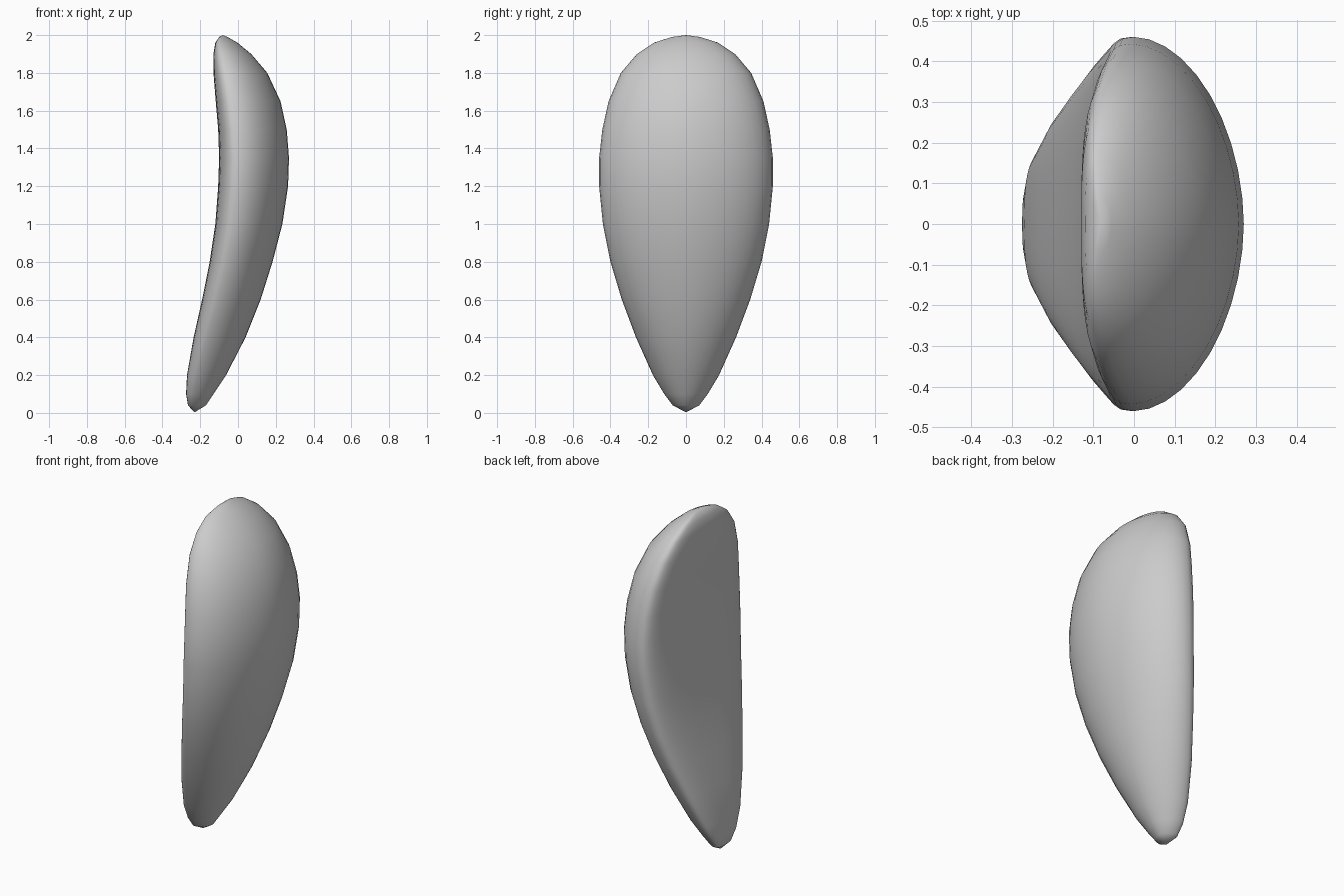
import bpy, bmesh, math

if "Cube" in bpy.data.objects:
    bpy.data.objects.remove(bpy.data.objects["Cube"])

# Profile rows: height, inner (-x) face, outer (+x) face, half width in y
ROWS = [
    (0.04, -0.265, -0.17, 0.07), (0.10, -0.275, -0.13, 0.115),
    (0.20, -0.27, -0.063, 0.175), (0.40, -0.235, 0.04, 0.265),
    (0.60, -0.19, 0.12, 0.34), (0.80, -0.15, 0.183, 0.40),
    (1.00, -0.12, 0.235, 0.44), (1.20, -0.105, 0.265, 0.46),
    (1.35, -0.10, 0.27, 0.46), (1.50, -0.105, 0.258, 0.443),
    (1.65, -0.118, 0.225, 0.41), (1.80, -0.13, 0.155, 0.345),
    (1.90, -0.13, 0.07, 0.26), (1.96, -0.12, -0.003, 0.17),
    (1.99, -0.10, -0.055, 0.075),
]
SEG = 40


def section_point(row, a):
    """D-shaped cross-section: bulging outer side, flat inner side."""
    z, x0, x1, w = row
    mid = x0 + 0.27 * (x1 - x0)
    c, s = math.cos(a), math.sin(a)
    n, rx = (1.88, x1 - mid) if c >= 0 else (2.9, mid - x0)
    sx = math.copysign(abs(c) ** (2 / n), c)
    sy = math.copysign(abs(s) ** (2 / n), s)
    return (mid + rx * sx, w * sy, z)


# Curved petal-like shell lofted through the sections
bm = bmesh.new()
rings = [[bm.verts.new(section_point(r, 2 * math.pi * i / SEG)) for i in range(SEG)]
         for r in ROWS]
for lo, hi in zip(rings, rings[1:]):
    for i in range(SEG):
        j = (i + 1) % SEG
        bm.faces.new((lo[i], lo[j], hi[j], hi[i]))

# Rounded tips
bottom = bm.verts.new((-0.23, 0, 0.003))
top = bm.verts.new((-0.08, 0, 2.0))
for i in range(SEG):
    j = (i + 1) % SEG
    bm.faces.new((rings[0][j], rings[0][i], bottom))
    bm.faces.new((rings[-1][i], rings[-1][j], top))
bmesh.ops.recalc_face_normals(bm, faces=bm.faces)
for f in bm.faces:
    f.smooth = True

mesh = bpy.data.meshes.new("petal")
bm.to_mesh(mesh)
bm.free()
petal = bpy.data.objects.new("petal", mesh)
bpy.context.collection.objects.link(petal)
